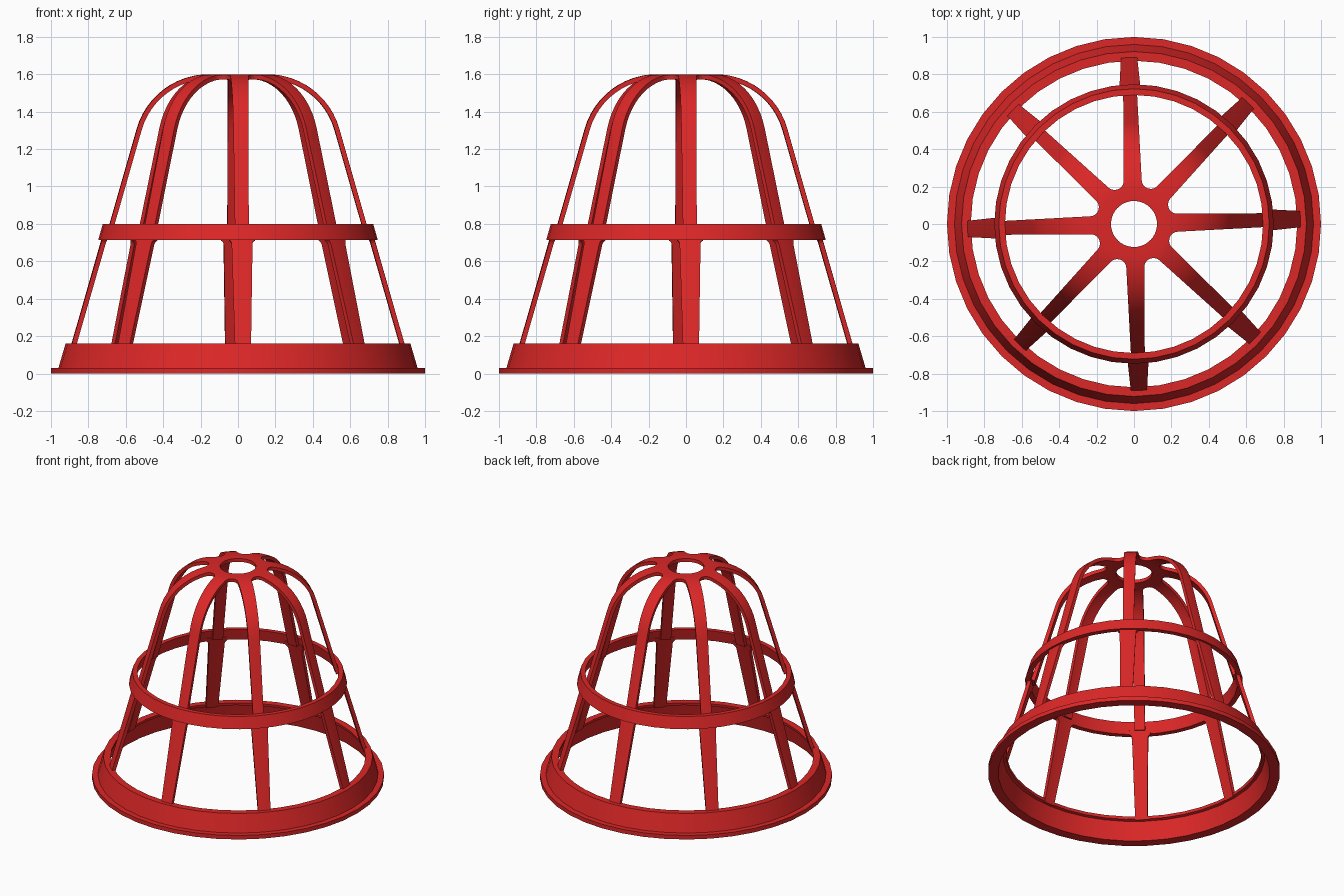
import bpy, bmesh, math
from math import pi, sin, cos, sqrt, atan, atan2, asin

if "Cube" in bpy.data.objects:
    bpy.data.objects.remove(bpy.data.objects["Cube"])

red = bpy.data.materials.new("red_plastic")
red.diffuse_color = (0.72, 0.02, 0.02, 1)
red.use_nodes = True
red.node_tree.nodes["Principled BSDF"].inputs["Base Color"].default_value = red.diffuse_color
TWIST = math.radians(1.7)      # the ribs sit slightly off the axes
SLOPE = 0.286                  # taper of the cage wall


def finish(bm, name):
    me = bpy.data.meshes.new(name)
    bm.to_mesh(me)
    bm.free()
    ob = bpy.data.objects.new(name, me)
    bpy.context.collection.objects.link(ob)
    me.materials.append(red)
    bpy.ops.object.select_all(action='DESELECT')
    bpy.context.view_layer.objects.active = ob
    ob.select_set(True)
    bpy.ops.object.shade_smooth_by_angle(angle=math.radians(30))
    return ob


def ring(name, profile, segs=40):
    """Closed (r, z) profile turned around z."""
    bm = bmesh.new()
    loops = [[bm.verts.new((r * cos(2 * pi * k / segs), r * sin(2 * pi * k / segs), z))
              for r, z in profile] for k in range(segs)]
    n = len(profile)
    for k in range(segs):
        a, b = loops[k], loops[(k + 1) % segs]
        for i in range(n):
            j = (i + 1) % n
            bm.faces.new((a[i], b[i], b[j], a[j]))
    bmesh.ops.recalc_face_normals(bm, faces=bm.faces)
    return finish(bm, name)


def ribs(name, rows, thickness, cols=6):
    """Eight radial strips; each row is (r, z, half angle)."""
    bm = bmesh.new()
    for s in range(8):
        grid = [[bm.verts.new((r * cos(t), r * sin(t), z))
                 for t in (TWIST + s * pi / 4 + a * (2 * j / cols - 1) for j in range(cols + 1))]
                for r, z, a in rows]
        for p, q in zip(grid, grid[1:]):
            for j in range(cols):
                bm.faces.new((p[j], q[j], q[j + 1], p[j + 1]))
    bmesh.ops.remove_doubles(bm, verts=bm.verts, dist=1e-4)
    ob = finish(bm, name)
    mod = ob.modifiers.new("thickness", 'SOLIDIFY')
    mod.thickness = thickness
    mod.offset = -1
    bpy.ops.object.modifier_apply(modifier=mod.name)
    bpy.ops.object.shade_smooth_by_angle(angle=math.radians(30))


# Base: flange, tapered wall, inner lip
ring("base_ring", [(1.0, 0), (1.0, 0.03), (0.96, 0.03), (0.922, 0.16),
                   (0.873, 0.16), (0.877, 0.14), (0.897, 0.135), (0.93, 0.0)])

# Middle hoop
ring("middle_ring", [(0.747, 0.715), (0.723, 0.8), (0.69, 0.8), (0.71, 0.715)])

# Dome: hub with rounded gaps flowing into eight curved ribs
CX, R = 0.157, 0.4
W, FIL = 0.048, 0.049          # rib half width and gap fillet radius
D = (W + FIL) / sin(pi / 8)


def dome_z(r):
    return 1.6 if r <= CX else 1.6 - R + sqrt(R * R - (r - CX) ** 2)


rows = [(0.123, 1.6, pi / 8), (0.16, 1.6, pi / 8)]
for k in range(8):
    t = 3 * pi / 8 * k / 7
    x, y = D - FIL * cos(t), FIL * sin(t)
    r = sqrt(x * x + y * y)
    rows.append((r, dome_z(r), pi / 8 - atan2(y, x)))


def half_angle(r):
    w = W + (0.037 - W) * (r - 0.24) / 0.46
    return asin(w / r)


start, end = asin((rows[-1][0] - CX) / R), pi / 2 - atan(SLOPE)
for k in range(1, 11):
    f = start + (end - start) * k / 10
    r = CX + R * sin(f)
    rows.append((r, 1.6 - R + R * cos(f), half_angle(r)))
r = 0.916 - SLOPE * 0.74
rows.append((r, 0.74, half_angle(r)))
ribs("dome_ribs", rows, 0.025)

# Lower ribs, flared where they meet the hoop
lower = []
for z, w in [(0.75, 0.075), (0.718, 0.072), (0.708, 0.061), (0.695, 0.056), (0.14, 0.043)]:
    r = 0.936 - SLOPE * z
    lower.append((r, z, asin(w / r)))
ribs("lower_ribs", lower, 0.025)
